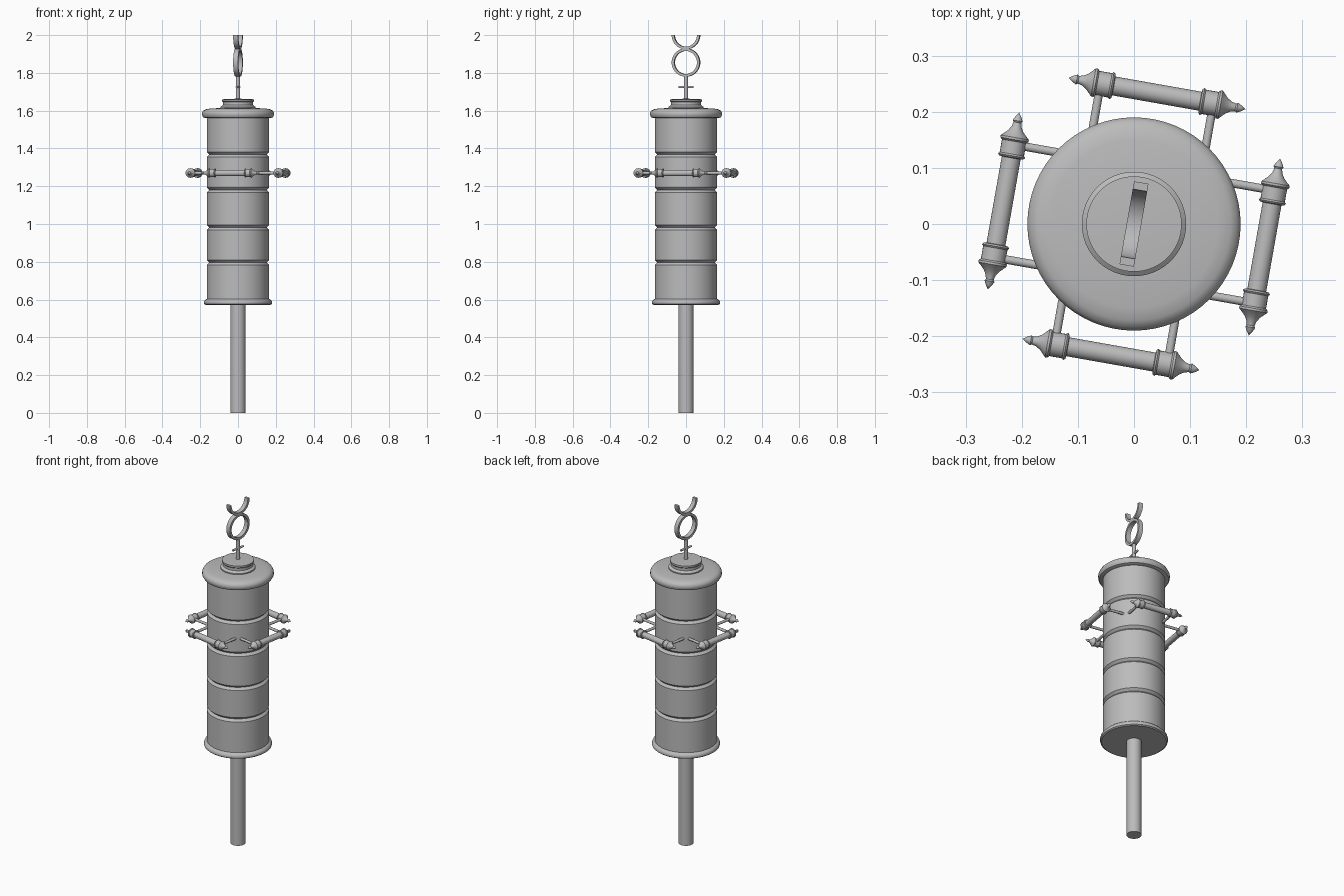
import bpy, bmesh
from math import pi, radians
from mathutils import Matrix, Vector

if "Cube" in bpy.data.objects:
    bpy.data.objects.remove(bpy.data.objects["Cube"], do_unlink=True)

GREY = (0.5, 0.5, 0.5, 1)
metal = bpy.data.materials.new("grey metal")
metal.use_nodes = True
metal.diffuse_color = GREY
metal.node_tree.nodes["Principled BSDF"].inputs["Base Color"].default_value = GREY

TWIST = Matrix.Rotation(radians(-10), 4, 'Z')


def lathe(name, profile, matrix=Matrix(), steps=48, closed=False, half=False):
    """Turn (radius, height) points round z, then place the result."""
    bm = bmesh.new()
    turn = Matrix.Rotation(-pi / 2, 3, 'Z') if half else Matrix.Identity(3)
    verts = [bm.verts.new(turn @ Vector((r, 0, z))) for r, z in profile]
    edges = [bm.edges.new(pair) for pair in zip(verts, verts[1:])]
    if closed:
        edges.append(bm.edges.new((verts[-1], verts[0])))
    bmesh.ops.spin(bm, geom=verts + edges, cent=(0, 0, 0), axis=(0, 0, 1),
                   angle=pi if half else 2 * pi, steps=steps)
    bmesh.ops.remove_doubles(bm, verts=bm.verts, dist=1e-5)
    if half:
        bmesh.ops.holes_fill(bm, edges=[e for e in bm.edges if e.is_boundary], sides=0)
    bmesh.ops.recalc_face_normals(bm, faces=bm.faces)
    bm.transform(matrix)
    mesh = bpy.data.meshes.new(name)
    bm.to_mesh(mesh)
    bm.free()
    mesh.materials.append(metal)
    obj = bpy.data.objects.new(name, mesh)
    bpy.context.collection.objects.link(obj)
    bpy.ops.object.select_all(action='DESELECT')
    obj.select_set(True)
    bpy.context.view_layer.objects.active = obj
    bpy.ops.object.shade_smooth_by_angle(angle=radians(35))
    return obj


def rod(name, radius, length, matrix, steps=16):
    return lathe(name, [(0, 0), (radius, 0), (radius, length), (0, length)], matrix, steps)


# Pole
rod("pole", 0.04, 0.6, Matrix(), 32)

# Drum with bottom rim and V grooves
drum = [(0, 0.572), (0.172, 0.572), (0.179, 0.577), (0.181, 0.585),
        (0.178, 0.594), (0.172, 0.6), (0.165, 0.604)]
for z in (0.796, 0.981, 1.18, 1.368):
    drum += [(0.165, z - 0.013), (0.152, z), (0.165, z + 0.013)]
drum += [(0.165, 1.57), (0, 1.57)]
lathe("drum", drum, steps=64)

# Rounded lid and neck
lathe("lid", [(0, 1.56), (0.172, 1.56), (0.184, 1.565), (0.19, 1.575), (0.19, 1.589),
              (0.184, 1.6), (0.172, 1.607), (0.15, 1.611), (0.093, 1.614),
              (0.093, 1.62), (0.08, 1.63), (0.08, 1.645), (0.085, 1.65),
              (0.085, 1.66), (0, 1.664)], steps=64)

# Hanger: stem, cross pin, ring and open hook
rod("stem", 0.011, 0.14, Matrix.Translation((0, 0, 1.65)))
rod("cross_pin", 0.006, 0.08, TWIST @ Matrix.Translation((0, -0.04, 1.725))
    @ Matrix.Rotation(-pi / 2, 4, 'X'))
band = [(0.061, -0.013), (0.075, -0.013), (0.075, 0.013), (0.061, 0.013)]
for name, z, half in (("ring", 1.855, False), ("hook", 2.0, True)):
    place = TWIST @ Matrix.Translation((0, 0, z)) @ Matrix.Rotation(pi / 2, 4, 'Y')
    lathe(name, band, place, 24 if half else 48, closed=True, half=half)

# Four handles, each a turned bar on two arms
end = [(0.017, 0.078), (0.022, 0.079), (0.0245, 0.082), (0.022, 0.085), (0.022, 0.108),
       (0.0255, 0.111), (0.0255, 0.115), (0.021, 0.119), (0.014, 0.126), (0.009, 0.134),
       (0.007, 0.142), (0.009, 0.145), (0.007, 0.149), (0.005, 0.153), (0, 0.16)]
bar = [(r, -z) for r, z in reversed(end)] + end
for i in range(4):
    side = Matrix.Rotation(i * pi / 2, 4, 'Z') @ TWIST
    lathe(f"handle_{i + 1}", bar, side @ Matrix.Translation((0.236, 0, 1.27))
          @ Matrix.Rotation(-pi / 2, 4, 'X'), 24)
    for tag, y in (("a", -0.102), ("b", 0.102)):
        rod(f"handle_arm_{i + 1}{tag}", 0.0075, 0.125,
            side @ Matrix.Translation((0.11, y, 1.27)) @ Matrix.Rotation(pi / 2, 4, 'Y'), 12)
